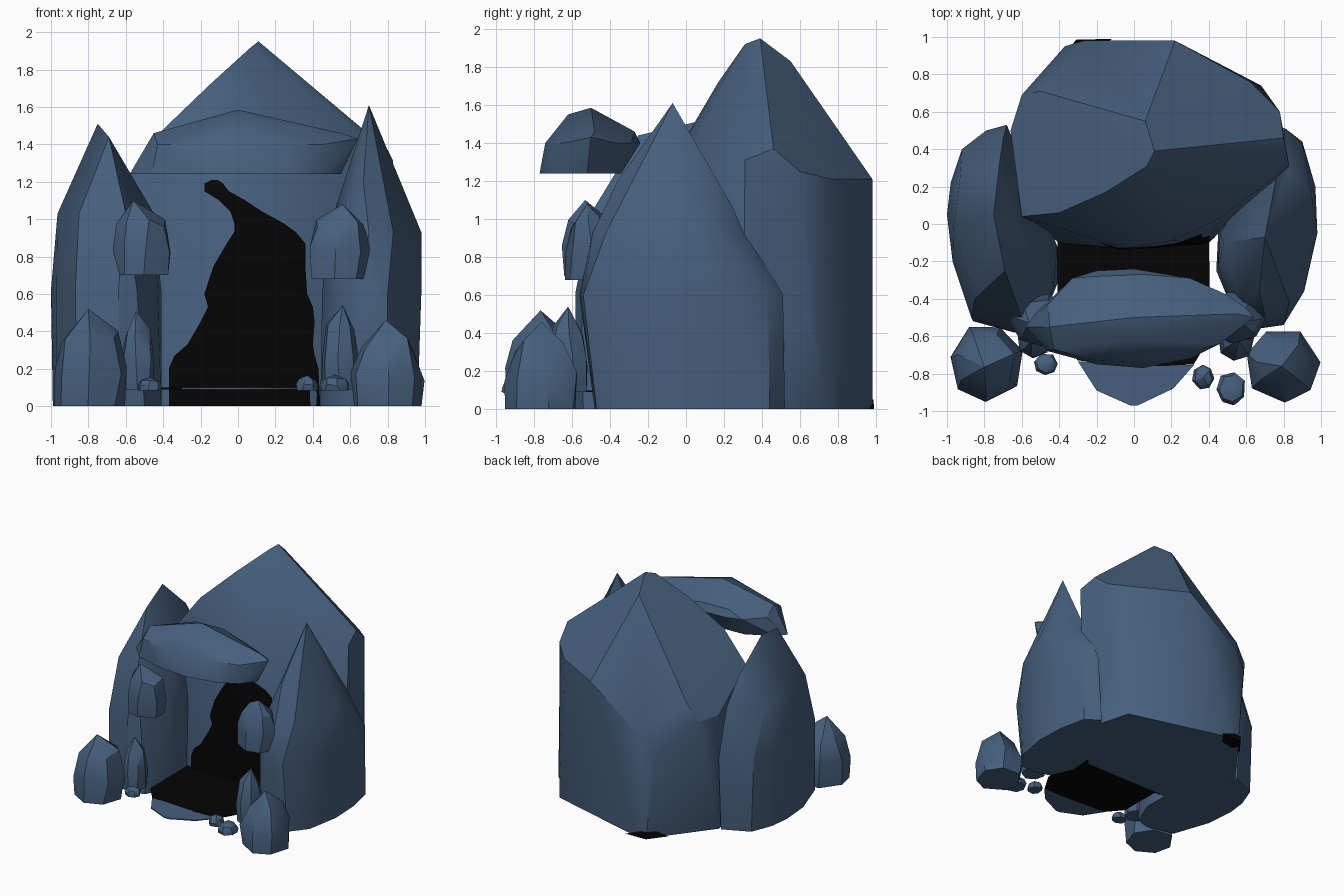
import bpy, bmesh, math, random
from mathutils import Vector
from mathutils.bvhtree import BVHTree

if "Cube" in bpy.data.objects:
    bpy.data.objects.remove(bpy.data.objects["Cube"])

random.seed(4)


def material(name, rgb):
    m = bpy.data.materials.new(name)
    m.diffuse_color = (*rgb, 1)
    m.use_nodes = True
    m.node_tree.nodes["Principled BSDF"].inputs["Base Color"].default_value = m.diffuse_color
    return m


STONE = material("slate_blue_stone", (0.061, 0.116, 0.205))
DARK = material("cave_black", (0.0015, 0.0015, 0.0015))


def finish(name, bm, mat):
    me = bpy.data.meshes.new(name)
    bm.to_mesh(me)
    me.materials.append(mat)
    ob = bpy.data.objects.new(name, me)
    bpy.context.collection.objects.link(ob)
    bpy.ops.object.select_all(action='DESELECT')
    ob.select_set(True)
    bpy.context.view_layer.objects.active = ob
    bpy.ops.object.shade_smooth_by_angle(angle=math.radians(30))
    return ob


def rock(name, points, mat=STONE):
    """Faceted rock: convex hull of a few corner points."""
    bm = bmesh.new()
    for p in points:
        bm.verts.new(p)
    res = bmesh.ops.convex_hull(bm, input=bm.verts[:])
    junk = {g for g in res["geom_interior"] + res["geom_unused"]
            if isinstance(g, bmesh.types.BMVert)}
    bmesh.ops.delete(bm, geom=list(junk), context='VERTS')
    bmesh.ops.recalc_face_normals(bm, faces=bm.faces[:])
    tree = BVHTree.FromBMesh(bm)
    finish(name, bm, mat)
    bm.free()
    return tree


def level(z, *xy):
    return [(x, y, z) for x, y in xy]


def boulder(name, c, r, z0, z1, peak=(0, 0), shoulder=.76, sides=7):
    """Small pointed stone made of three jittered rings and a peak."""
    pts = [(c[0] + peak[0], c[1] + peak[1], z1)]
    turn = random.random()
    for h, s in ((0, 0.95), (0.36, 1.0), (0.72, shoulder)):
        for i in range(sides):
            a = math.tau * (i + turn) / sides + random.uniform(-.12, .12)
            k = s * random.uniform(0.95, 1.04)
            z = z0 + (z1 - z0) * (h + (random.uniform(-.07, .07) if h else 0))
            pts.append((c[0] + r[0] * k * math.cos(a), c[1] + r[1] * k * math.sin(a), z))
    rock(name, pts)


# Main peak behind the cave mouth
back_tree = rock("back_peak",
    level(0, (-.4, -.1), (.4, -.1), (.47, .02), (.8, .3), (.68, .74),
          (-.2, .98), (-.3, .97), (-.66, .5), (-.6, .05))
    + level(1.21, (-.6, .04), (-.05, -.13), (.2, -.09), (.46, .03), (.62, .76), (.22, .98))
    + [(.11, .39, 1.95), (.06, .55, 1.83), (.07, .31, 1.92), (-.15, .17, 1.72),
       (-.4, .06, 1.48), (.83, .31, 1.31), (.8, .46, 1.37), (.78, .6, 1.25), (.75, .63, .5),
       (-.5, .71, 1.12), (-.6, .69, .97), (-.37, .95, .7), (-.27, .98, .85),
       (-.66, .5, .97)])

# Dark cave floor corner showing at the rear foot of the peak
rock("rear_dark_corner", level(0, (-.12, .99), (-.31, .985), (-.42, .84), (-.2, .88))
     + level(.05, (-.24, .985), (-.31, .98), (-.36, .9)) + [(-.25, .9, -0.0)], DARK)

# Side pillars
rock("left_pillar",
    level(0, (-.41, -.12), (-.41, -.32), (-.5, -.54), (-.62, -.58), (-.86, -.52),
          (-.97, -.2), (-.99, .05), (-.97, .22), (-.9, .4), (-.68, .5))
    + level(.62, (-.41, -.12), (-.43, -.34), (-.54, -.55), (-.64, -.58), (-.87, -.5),
            (-.97, -.2), (-1, .05), (-.98, .22), (-.92, .4), (-.79, .5), (-.68, .53))
    + level(1.03, (-.45, -.2), (-.6, -.5), (-.85, -.4), (-.965, -.02), (-.93, .25),
            (-.7, .45))
    + [(-.75, .05, 1.51), (-.69, -.25, 1.44), (-.58, -.1, 1.25), (-.72, .32, 1.25)])
rock("right_pillar",
    level(0, (.45, -.05), (.44, -.25), (.52, -.44), (.66, -.48), (.8, -.47), (.91, -.33),
          (.96, -.05), (.95, .2), (.9, .44), (.78, .52), (.6, .2))
    + level(.6, (.46, -.05), (.45, -.22), (.53, -.46), (.66, -.56), (.8, -.54), (.91, -.36),
            (.98, -.05), (.97, .2), (.9, .43), (.81, .51), (.62, .2))
    + level(.93, (.48, -.1), (.57, -.43), (.7, -.49), (.83, -.42), (.98, -.04), (.95, .15),
            (.82, .3))
    + [(.7, -.07, 1.61), (.62, -.05, 1.32), (.67, -.36, 1.2), (.76, -.02, 1.43)])

# Lintel stone over the entrance
rock("lintel_stone",
    level(1.24, (-.58, -.55), (-.46, -.68), (-.2, -.75), (.05, -.77), (.3, -.72), (.46, -.64),
          (.55, -.52), (.4, -.4), (.1, -.34), (-.3, -.36), (-.52, -.47))
    + level(1.4, (-.46, -.43), (-.33, -.29), (-.2, -.25), (0, -.24), (.3, -.29), (.5, -.38),
            (.46, -.64), (.2, -.71), (0, -.74), (-.2, -.73), (-.43, -.67))
    + level(1.46, (-.45, -.55), (-.2, -.28), (.05, -.27), (.55, -.48))
    + [(0, -.5, 1.585), (.64, -.5, 1.43), (.6, -.45, 1.42), (0, -.62, 1.55)])

# Stones flanking the entrance: centre, radii, bottom, top, peak offset, shoulder width
for name, c, r, z0, z1, peak, sh in (
        ("left_boulder", (-.79, -.745), (.2, .215), 0, .52, (-.01, -.02), .78),
        ("right_boulder", (.8, -.76), (.2, .2), 0, .46, (-.01, 0), .72),
        ("left_spire", (-.535, -.62), (.09, .1), .09, .51, (-.01, 0), .74),
        ("right_spire", (.545, -.62), (.105, .11), .09, .54, (.015, 0), .74),
        ("left_ledge_stone", (-.51, -.51), (.165, .14), .7, 1.1, (-.05, -.02), .83),
        ("right_ledge_stone", (.54, -.5), (.17, .14), .68, 1.08, (.02, -.02), .8),
        ("left_pebble", (-.47, -.75), (.065, .06), .085, .155, (0, 0), .8),
        ("inner_right_pebble", (.37, -.82), (.06, .065), .085, .165, (0, 0), .8),
        ("outer_right_pebble", (.52, -.88), (.08, .09), .085, .17, (0, 0), .8)):
    boulder(name, c, r, z0, z1, peak, sh)

# Dark cave opening draped over the front of the peak: height, left x, right x
rows = ((0, -.37, .44), (.2, -.37, .43), (.27, -.34, .41), (.33, -.27, .40), (.45, -.2, .41),
        (.53, -.16, .40), (.6, -.18, .37), (.75, -.13, .36), (.87, -.06, .36), (.93, -.02, .31),
        (.98, -.02, .24), (1.04, -.04, .13), (1.1, -.1, .04), (1.15, -.18, -.05),
        (1.19, -.18, -.08), (1.21, -.14, -.11))
bm = bmesh.new()
grid = []
for z, xl, xr in rows:
    line = []
    for i in range(13):
        x = xl + (xr - xl) * i / 12
        hit = back_tree.ray_cast(Vector((x, -2, max(z, .005))), Vector((0, 1, 0)))[0]
        line.append(bm.verts.new((x, (hit.y if hit else 0) - .009, z)))
    grid.append(line)
for a, b in zip(grid, grid[1:]):
    for i in range(12):
        bm.faces.new((a[i], a[i + 1], b[i + 1], b[i]))
finish("cave_opening", bm, DARK)
bm.free()


# Thin floor: dark inside, stone at the doorstep
def slab(name, outline, mat):
    rock(name, [(x, y, z) for z in (.09, .099) for x, y in outline], mat)


slab("cave_floor", ((-.41, -.08), (.4, -.08), (.41, -.6), (.32, -.75), (.15, -.76),
                    (-.3, -.73), (-.41, -.6)), DARK)
slab("doorstep", ((-.3, -.735), (.15, -.765), (.32, -.755), (.21, -.88),
                  (.02, -.97), (-.02, -.97), (-.2, -.89)), STONE)
